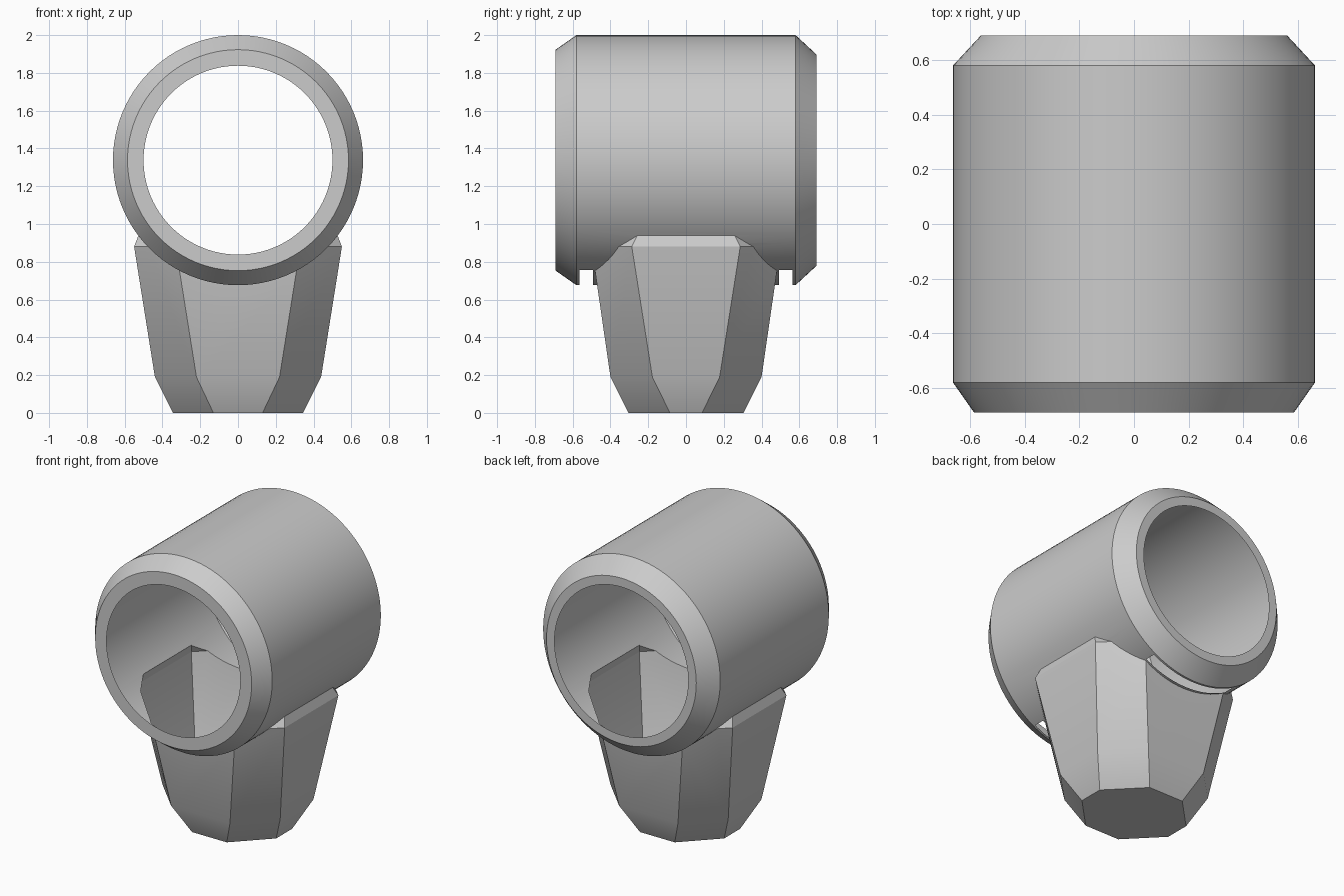
import bpy, bmesh
from math import cos, sin, pi, hypot, radians

cube = bpy.data.objects.get("Cube")
if cube:
    bpy.data.objects.remove(cube, do_unlink=True)

grey = bpy.data.materials.new("plain grey")
grey.use_nodes = True
grey.diffuse_color = (0.6, 0.6, 0.6, 1)
grey.node_tree.nodes["Principled BSDF"].inputs["Base Color"].default_value = (0.6, 0.6, 0.6, 1)

R, AXIS_Z, SIDES = 0.662, 1.338, 96


def loft(name, rings):
    """Closed solid through a list of point rings."""
    bm = bmesh.new()
    loops = [[bm.verts.new(p) for p in ring] for ring in rings]
    for a, b in zip(loops, loops[1:]):
        for i in range(len(a)):
            j = (i + 1) % len(a)
            bm.faces.new((a[i], a[j], b[j], b[i]))
    bm.faces.new(loops[0][::-1])
    bm.faces.new(loops[-1])
    bmesh.ops.recalc_face_normals(bm, faces=bm.faces)
    mesh = bpy.data.meshes.new(name)
    bm.to_mesh(mesh)
    bm.free()
    mesh.materials.append(grey)
    ob = bpy.data.objects.new(name, mesh)
    bpy.context.collection.objects.link(ob)
    return ob


def circle(r, y):
    angles = [2 * pi * i / SIDES for i in range(SIDES)]
    return [(r * cos(t), y, AXIS_Z + r * sin(t)) for t in angles]


def octagon(x, y, fx, fy, z):
    """x, y: half extents; fx, fy: half widths of the straight sides."""
    return [(x, -fy, z), (x, fy, z), (fx, y, z), (-fx, y, z),
            (-x, fy, z), (-x, -fy, z), (-fx, -y, z), (fx, -y, z)]


def box(x, y0, y1, z0, z1):
    return [[(-x, y0, z), (x, y0, z), (x, y1, z), (-x, y1, z)] for z in (z0, z1)]


def subtract(ob, cutters):
    bpy.context.view_layer.objects.active = ob
    for cutter in cutters:
        mod = ob.modifiers.new("cut", "BOOLEAN")
        mod.operation, mod.solver, mod.object = "DIFFERENCE", "EXACT", cutter
        bpy.ops.object.modifier_apply(modifier=mod.name)


def open_faces(ob, rule):
    """Remove the faces that match a rule, leaving an open shell."""
    bm = bmesh.new()
    bm.from_mesh(ob.data)
    bmesh.ops.delete(bm, geom=[f for f in bm.faces if rule(f)], context="FACES")
    bm.to_mesh(ob.data)
    bm.free()


def radius(p):
    return hypot(p.x, p.z - AXIS_Z)


tube_rings = [circle(r, y) for r, y in
              ((0.5, -0.69), (0.585, -0.69), (R, -0.58), (R, 0.58), (0.56, 0.69), (0.5, 0.69))]
base_rings = [octagon(0.345, 0.305, 0.13, 0.085, 0),
              octagon(0.44, 0.4, 0.22, 0.178, 0.19),
              octagon(0.55, 0.5, 0.33, 0.287, 0.88),
              octagon(0.525, 0.47, 0.3, 0.255, 0.945)]

# Hollow tube, open over the base, with a narrow slot before and behind it
tube = loft("tube", tube_rings)
base = loft("tapered_base", base_rings)
cutters = [loft("base_cutter", base_rings), loft("tube_cutter", tube_rings),
           loft("front_slot_cutter", box(0.315, -0.565, -0.492, 0.5, 1)),
           loft("back_slot_cutter", box(0.315, 0.492, 0.565, 0.5, 1))]
subtract(tube, [cutters[0], cutters[2], cutters[3]])


def inside_tube(face):
    c = face.calc_center_median()
    on_end_disc = abs(c.y) > 0.68 and radius(c) < 0.3
    on_cut = abs(c.y) < 0.578 and radius(c) < R * 0.995
    return on_end_disc or on_cut


open_faces(tube, inside_tube)

# Octagonal base, open at the top where it meets the tube
subtract(base, [cutters[1]])
open_faces(base, lambda f: all(radius(v.co) < R + 0.002 for v in f.verts))

for cutter in cutters:
    bpy.data.objects.remove(cutter, do_unlink=True)

# Smooth round walls, crisp edges
bpy.ops.object.select_all(action="DESELECT")
for ob in (tube, base):
    ob.select_set(True)
    bpy.context.view_layer.objects.active = ob
bpy.ops.object.shade_smooth_by_angle(angle=radians(30))
